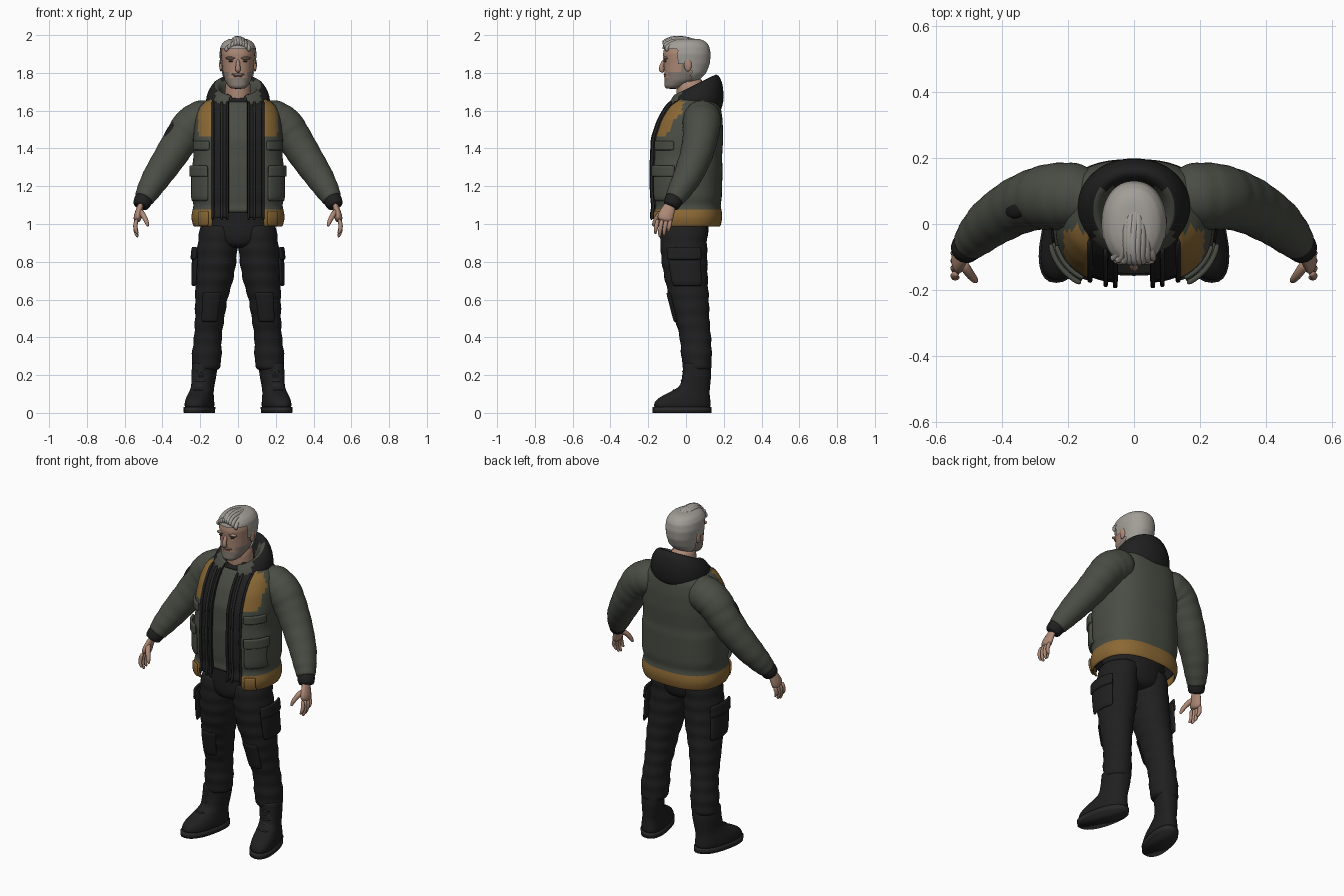
import bpy, bmesh, math
from mathutils import Vector

if "Cube" in bpy.data.objects:
    bpy.data.objects.remove(bpy.data.objects["Cube"], do_unlink=True)


def material(name, *colour):
    mat = bpy.data.materials.new(name)
    mat.use_nodes = True
    mat.diffuse_color = (*colour, 1)
    mat.node_tree.nodes["Principled BSDF"].inputs["Base Color"].default_value = (*colour, 1)
    return mat


olive = material("olive cloth", .068, .074, .058)
amber = material("amber cloth", .26, .14, .035)
black = material("black cloth", .014, .014, .014)
dark = material("charcoal cloth", .021, .021, .022)
skin = material("skin", .42, .25, .18)
lips = material("lips", .25, .12, .09)
hair = material("grey hair", .36, .34, .31)
beard = material("beard", .24, .2, .17)
eyes = material("dark eyes", .03, .025, .02)


def grid(name, rows, mats, closed=True, caps=True, rule=None, thick=0, smooth=1, keep=None):
    """Skin rows of points; rule picks the material of a face, keep drops faces."""
    bm = bmesh.new()
    verts = [[bm.verts.new(p) for p in row] for row in rows]
    n = len(rows[0])
    for low, high in zip(verts, verts[1:]):
        for i in range(n if closed else n - 1):
            j = (i + 1) % n
            bm.faces.new((low[i], low[j], high[j], high[i]))
    if caps and closed:
        bm.faces.new(verts[0])
        bm.faces.new(verts[-1])
    if keep:
        gone = [f for f in bm.faces if not keep(f.calc_center_median())]
        bmesh.ops.delete(bm, geom=gone, context="FACES")
    bmesh.ops.recalc_face_normals(bm, faces=bm.faces)
    for f in bm.faces:
        f.smooth = True
        f.material_index = rule(f.calc_center_median()) if rule else 0
    mesh = bpy.data.meshes.new(name)
    bm.to_mesh(mesh)
    bm.free()
    ob = bpy.data.objects.new(name, mesh)
    bpy.context.collection.objects.link(ob)
    for mat in mats:
        mesh.materials.append(mat)
    if thick:
        mod = ob.modifiers.new("thickness", "SOLIDIFY")
        mod.thickness, mod.offset = thick, 0
    if smooth:
        mod = ob.modifiers.new("smooth", "SUBSURF")
        mod.levels = mod.render_levels = smooth
    return ob


def at(profile, z):
    """Blend the profile (z, cx, cy, rx, ry) at a height."""
    for a, b in zip(profile, profile[1:]):
        if z <= b[0]:
            t = max(0, (z - a[0]) / (b[0] - a[0]))
            return [p + (q - p) * t for p, q in zip(a, b)]
    return list(profile[-1])


def ring(r, angles, power=1, off=0, tilt=0):
    z, cx, cy, rx, ry = r
    out = []
    for t in angles:
        s, c = math.sin(t), math.cos(t)
        x = cx + (rx + off) * math.copysign(abs(s) ** power, s)
        y = cy - (ry + off) * math.copysign(abs(c) ** power, c)
        out.append((x, y, z + tilt * (y - cy)))
    return out


def spread(a, b, n, loop=False):
    return [a + (b - a) * i / (n if loop else n - 1) for i in range(n)]


def front_angle(x, rx, power):
    return math.asin(math.copysign(min(1, abs(x) / rx) ** (1 / power), x))


def loft(name, profile, mats, z0, z1, steps, n=32, power=1, off=0, folds=0, **kw):
    rows = []
    for i, z in enumerate(spread(z0, z1, steps)):
        rows.append(ring(at(profile, z), spread(0, math.tau, n, True), power, off + folds * math.sin(i * 1.9)))
    return grid(name, rows, mats, **kw)


def panel(name, mats, z0, z1, x0, x1, off, steps=6, n=8, thick=.012, **kw):
    """Cloth over the torso: x0 to x1 on the front, or all round behind when x1 is None."""
    rows = []
    for z in spread(z0, z1, steps):
        r = at(TORSO, z)
        a = front_angle(x0, r[3], .8)
        b = math.tau - a if x1 is None else front_angle(x1, r[3], .8)
        rows.append(ring(r, spread(a, b, n), .8, off))
    return grid(name, rows, mats, closed=False, thick=thick, **kw)


def tube(name, mat, pts, n=12, flat=1, steps=0, folds=0, smooth=1):
    """Round limb through (x, y, z, radius) points."""
    if steps:
        keyed = [(i, *p) for i, p in enumerate(pts)]
        pts = [at(keyed, k)[1:] for k in spread(0, len(pts) - 1, steps)]
    rows = []
    for i, p in enumerate(pts):
        d = Vector(pts[min(i + 1, len(pts) - 1)][:3]) - Vector(pts[max(i - 1, 0)][:3])
        d.normalize()
        side = Vector((0, 1, 0)) if abs(d.y) < .8 else Vector((1, 0, 0))
        side = (side - d * side.dot(d)).normalized()
        up = d.cross(side)
        r = p[3] * (1 + folds * math.sin(i * 2.1))
        rows.append([Vector(p[:3]) + side * r * math.cos(t) + up * r * flat * math.sin(t)
                     for t in spread(0, math.tau, n, True)])
    return grid(name, rows, [mat], smooth=smooth)


def blob(name, mat, loc, size, normal=None):
    bpy.ops.mesh.primitive_uv_sphere_add(segments=20, ring_count=12, location=loc)
    ob = bpy.context.object
    ob.name, ob.scale = name, size
    if normal:
        ob.rotation_euler = Vector(normal).to_track_quat("Z", "Y").to_euler()
    ob.data.materials.append(mat)
    bpy.ops.object.shade_smooth()
    return ob


# Jacket, vest and shirt share one torso profile
TORSO = [(.98, 0, 0, .228, .175), (1.03, 0, 0, .242, .186), (1.07, 0, 0, .238, .185), (1.09, 0, 0, .226, .175),
         (1.14, 0, 0, .24, .184), (1.31, 0, 0, .238, .188), (1.34, 0, 0, .23, .184), (1.45, 0, .005, .232, .186),
         (1.55, 0, .02, .222, .168), (1.62, 0, .035, .2, .143), (1.67, 0, .045, .14, .11), (1.7, 0, .045, .1, .08)]


def jacket_colour(c):
    if c.z < 1.085 or (c.z > 1.47 and c.y < -.015 and abs(c.x) < .205):
        return 1
    return 0


panel("jacket", [olive, amber], .985, 1.69, .135, None, 0, 32, 56, rule=jacket_colour)
panel("inner_vest", [black], 1.03, 1.69, .05, None, -.012, 24, 48, thick=.01)
loft("shirt", TORSO, [olive], 1.05, 1.66, 24, power=.8, off=-.03)
panel("shirt_neckline", [black], 1.645, 1.668, -.08, .08, -.025, 3, thick=.008)
for s, side in ((1, "left"), (-1, "right")):
    for label, x in (("zip", .056), ("inner_zip", .085), ("jacket_edge", .132)):
        panel(f"{side}_{label}", [dark if label == "inner_zip" else black], 1.02, 1.65,
              s * (x - .007), s * (x + .007), .002, 20, 3, .014)
    panel(f"{side}_lower_pocket", [olive], 1.12, 1.29, s * .15, s * .232, .012, thick=.016)
    panel(f"{side}_pocket_flap", [olive], 1.25, 1.31, s * .147, s * .234, .02, thick=.016)
    panel(f"{side}_chest_flap", [olive], 1.39, 1.44, s * .145, s * .225, .01, thick=.016)
    panel(f"{side}_hem_tab", [amber], .99, 1.07, s * .15, s * .2, .01, thick=.012)

# Hood lying around the neck
hood = [((1.6, 0, .055, .15, .125), 0), ((1.63, 0, .05, .168, .143), .1), ((1.68, 0, .05, .162, .144), .28),
        ((1.715, 0, .05, .142, .128), .45), ((1.735, 0, .045, .122, .115), .5), ((1.725, 0, .04, .104, .1), .5),
        ((1.68, 0, .035, .09, .088), .4), ((1.62, 0, .035, .08, .08), .2)]
grid("hood", [ring(r, spread(.3, math.tau - .3, 40), .95, 0, k) for r, k in hood], [black, olive],
     closed=False, thick=.012, rule=lambda c: int(abs(c.x) < .113 and c.y < .11 and c.z < 1.76))
tube("hood_fold", black, [(x, y, z, .024) for x, y, z in
     ((-.15, .03, 1.67), (-.12, .12, 1.67), (-.06, .168, 1.66), (0, .18, 1.65),
      (.06, .168, 1.66), (.12, .12, 1.67), (.15, .03, 1.67))])

# Trousers
LEG = [(.22, .172, .06, .066, .07), (.25, .168, .058, .078, .078), (.32, .165, .055, .079, .082),
       (.4, .16, .05, .073, .083), (.5, .15, .032, .078, .092), (.6, .142, .018, .086, .104),
       (.7, .126, .002, .1, .114), (.8, .116, -.008, .108, .122), (.9, .108, -.013, .106, .125), (1, .1, -.01, .1, .125)]
loft("trouser_seat", [(.87, 0, -.012, .1, .1), (.92, 0, -.012, .19, .128), (1.1, 0, -.005, .2, .135)],
     [black], .87, 1.1, 8)
FOOT = [(.02, .188, -.02, .069, .15), (.05, .188, -.02, .071, .152), (.08, .188, -.01, .067, .138),
        (.11, .186, .02, .06, .105), (.14, .184, .048, .058, .08), (.2, .18, .058, .064, .076), (.27, .174, .058, .066, .074)]
SOLE = [(0, .188, -.021, .074, .155), (.03, .188, -.021, .075, .157)]


def flip(rows, s):
    return [[(s * x, y, z) for x, y, z in row] for row in rows]


def side_loft(name, s, profile, mat, z0, z1, steps, power=1, folds=0, splay=0, smooth=1):
    rows = [ring(at(profile, z), spread(0, math.tau, 28, True), power, folds * math.sin(i * 1.9))
            for i, z in enumerate(spread(z0, z1, steps))]
    rows = [[(x - splay * (y - .06), y, z) for x, y, z in row] for row in rows]
    return grid(name, flip(rows, s), [mat], smooth=smooth)


for s, side in ((1, "left"), (-1, "right")):
    side_loft(f"{side}_trouser_leg", s, LEG, black, .22, 1, 34, folds=.0035)
    for label, z0, z1, off in (("cargo_pocket", .67, .86, .014), ("cargo_flap", .81, .88, .022)):
        rows = [ring(at(LEG, z), spread(.95, 2.2, 8), .85, off) for z in spread(z0, z1, 5)]
        grid(f"{side}_{label}", flip(rows, s), [black], closed=False, thick=.016)
    rows = [ring(at(LEG, z), spread(-.55, .55, 8), 1, .005) for z in spread(.48, .64, 6)]
    grid(f"{side}_knee_patch", flip(rows, s), [black], closed=False, thick=.01)
    # Boots
    side_loft(f"{side}_boot", s, FOOT, black, .02, .27, 16, .85, splay=.2)
    side_loft(f"{side}_boot_sole", s, SOLE, dark, 0, .03, 3, .85, splay=.2, smooth=0)
    for i in range(5):
        z = .12 + i * .025
        r = at(FOOT, z)
        y = r[2] - r[4] - .002
        x = r[1] - .2 * (y - .06)
        tube(f"{side}_boot_lace_{i}", dark, [(s * (x - .03), y + .012, z, .006), (s * x, y, z, .006),
                                           (s * (x + .03), y + .012, z, .006)], 8)
    # Sleeves, cuffs and hands
    arm = [(.12, .065, 1.575, .085), (.19, .085, 1.555, .104), (.25, .083, 1.52, .102), (.3, .075, 1.45, .094),
           (.36, .052, 1.355, .087), (.43, .008, 1.25, .077), (.475, -.035, 1.175, .064), (.502, -.065, 1.125, .05)]
    tube(f"{side}_sleeve", olive, [(s * x, *p) for x, *p in arm], 20, steps=30, folds=.022)
    tube(f"{side}_cuff", black, [(s * x, *p) for x, *p in
         ((.494, -.056, 1.142, .048), (.5, -.064, 1.13, .051), (.514, -.08, 1.098, .046), (.517, -.084, 1.09, .036))], 16)
    tube(f"{side}_palm", skin, [(s * x, *p) for x, *p in
         ((.508, -.074, 1.12, .03), (.52, -.09, 1.085, .034), (.53, -.108, 1.045, .046), (.536, -.115, 1.01, .042))], flat=.5)
    for i, tip in enumerate((.945, .928, .935, .955)):
        y = -.148 + i * .023
        tube(f"{side}_finger_{i}", skin, [(s * x, *p) for x, *p in
             ((.535, y, 1.03, .013), (.547, y - .01, .985, .0125), (.54, y - .014, tip + .02, .011), (.53, y - .014, tip, .006))], 8)
    tube(f"{side}_thumb", skin, [(s * x, *p) for x, *p in
         ((.522, -.11, 1.075, .018), (.5, -.148, 1.045, .016), (.482, -.168, 1.01, .013), (.476, -.174, .985, .007))], 8)
blob("sleeve_badge", black, (-.358, .066, 1.48), (.05, .085, .024), (-.86, .15, .46))

# Head
HEAD = [(1.715, 0, -.07, .035, .036), (1.73, 0, -.06, .052, .055), (1.76, 0, -.028, .07, .086),
        (1.8, 0, -.008, .08, .107), (1.85, 0, 0, .085, .118), (1.9, 0, 0, .09, .122),
        (1.94, 0, 0, .084, .115), (1.965, 0, .002, .068, .095), (1.982, 0, .005, .035, .055)]


def face_colour(c):
    chin = c.z < 1.772 and c.y < .03
    cheek = abs(c.x) > .05 and c.z < 1.80 and c.y < .03
    sideburn = -.03 < c.y < .02 and c.z < 1.87
    return int(chin or cheek or sideburn)


def hairline(c):
    return c.z > (1.925 if c.y < -.045 else 1.85 if c.y < .025 else 1.75)


loft("head", HEAD, [skin, beard], 1.715, 1.982, 34, 40, .92, rule=face_colour)
loft("neck", [(1.58, 0, .03, .075, .075), (1.78, 0, .02, .065, .075)], [skin], 1.58, 1.78, 4)
loft("hair_cap", HEAD, [hair], 1.75, 1.982, 30, 40, .92, off=.009, keep=hairline)
for i in range(9):
    x = -.064 + i * .016
    drop = x * x * 7
    path = ((-.112, 1.94), (-.122, 1.965), (-.085, 1.982), (-.02, 1.982), (.05, 1.968), (.1, 1.925))
    tube(f"hair_lock_{i}", hair, [(x * (1 - .15 * k) - .006 * math.sin(k * 1.7 + i), y * (1 - drop * 4), z - drop,
                                  .017 if 0 < k < 5 else .008) for k, (y, z) in enumerate(path)], 8)
tube("nose", skin, [(0, -.113, 1.872, .008), (0, -.125, 1.85, .011), (0, -.132, 1.825, .014),
                    (0, -.129, 1.81, .016), (0, -.118, 1.803, .009)], 10)
blob("moustache", beard, (0, -.108, 1.792), (.036, .01, .007))
blob("mouth", lips, (0, -.11, 1.781), (.024, .007, .004))
for s, side in ((1, "left"), (-1, "right")):
    blob(f"{side}_ear", skin, (s * .09, .01, 1.842), (.01, .02, .034))
    blob(f"{side}_brow", skin, (s * .036, -.107, 1.878), (.03, .013, .009))
    blob(f"{side}_eyebrow", beard, (s * .037, -.114, 1.879), (.025, .008, .005))
    blob(f"{side}_eye", eyes, (s * .036, -.109, 1.862), (.014, .006, .005))
